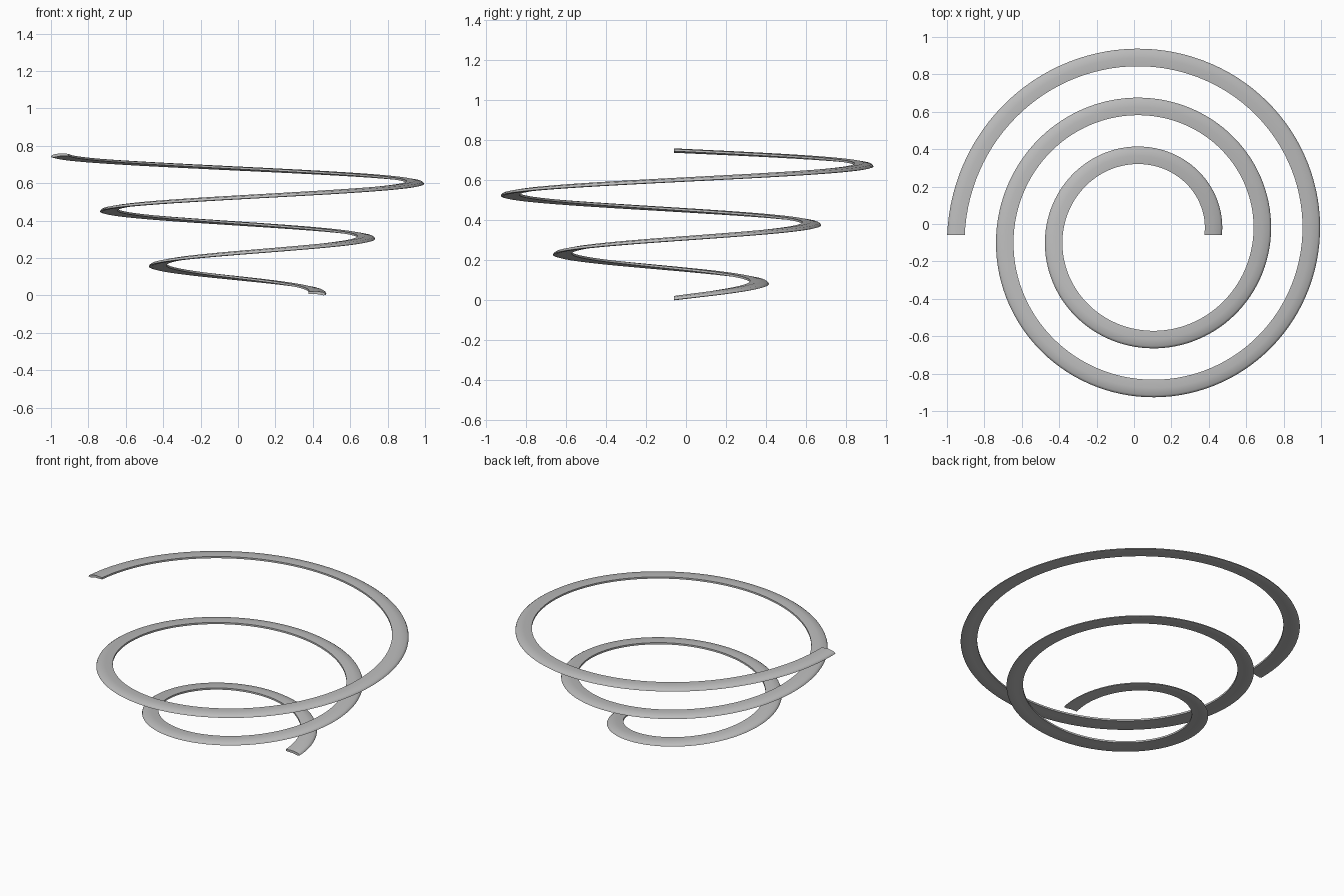
import bpy, bmesh
from math import pi, cos, sin, radians

old = bpy.data.objects.get("Cube")
if old:
    bpy.data.objects.remove(old, do_unlink=True)

grey = bpy.data.materials.new("light_grey")
grey.use_nodes = True
grey.diffuse_color = (0.5, 0.5, 0.5, 1)
grey.node_tree.nodes["Principled BSDF"].inputs["Base Color"].default_value = (0.5, 0.5, 0.5, 1)

# Spiral measurements: axis position, outer radius, growth and rise per half turn
AXIS_X, AXIS_Y = 0.063, -0.06
START_RADIUS, GROWTH, RISE = 0.407, 0.131, 0.1475
HALF_TURNS, STEPS = 5, 300

# Ribbon cross-section: (offset from outer edge, height), crowned top, rounded outer rim
SECTION = [(-0.094, 0.008), (-0.05, 0.007), (-0.012, 0), (0, 0.003),
           (-0.003, 0.010), (-0.012, 0.016), (-0.05, 0.022), (-0.094, 0.019)]


def ring(bm, t):
    """One cross-section after t half turns."""
    a = t * pi
    return [bm.verts.new((AXIS_X + (START_RADIUS + GROWTH * t + d) * cos(a),
                          AXIS_Y + (START_RADIUS + GROWTH * t + d) * sin(a),
                          RISE * t + h)) for d, h in SECTION]


# Sweep the section along the widening spiral and cap both ends
bm = bmesh.new()
rings = [ring(bm, HALF_TURNS * i / STEPS) for i in range(STEPS + 1)]
n = len(SECTION)
for a, b in zip(rings, rings[1:]):
    for j in range(n):
        k = (j + 1) % n
        bm.faces.new((a[j], a[k], b[k], b[j]))
bm.faces.new(rings[0])
bm.faces.new(rings[-1])
bmesh.ops.recalc_face_normals(bm, faces=bm.faces)

mesh = bpy.data.meshes.new("spiral_ribbon")
bm.to_mesh(mesh)
bm.free()
mesh.materials.append(grey)
ribbon = bpy.data.objects.new("spiral_ribbon", mesh)
bpy.context.collection.objects.link(ribbon)
bpy.ops.object.select_all(action="DESELECT")
ribbon.select_set(True)
bpy.context.view_layer.objects.active = ribbon
bpy.ops.object.shade_smooth_by_angle(angle=radians(35))
